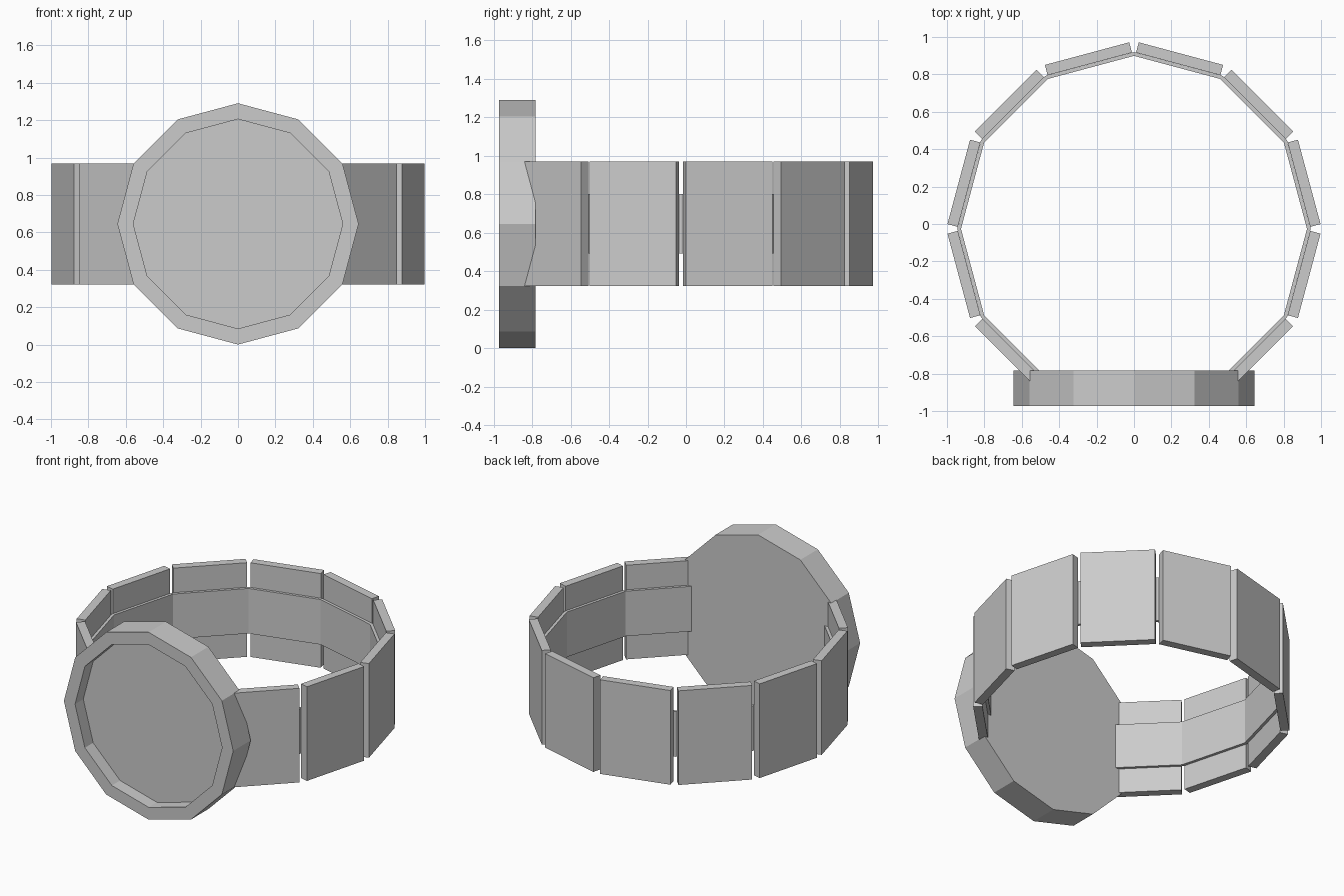
import bpy, bmesh
from math import radians, sin, cos
from mathutils import Matrix

if "Cube" in bpy.data.objects:
    bpy.data.objects.remove(bpy.data.objects["Cube"])

ZC = 0.647            # height of the case and strap centre
RING_Y = -0.026       # strap ring centre in y
SEG = 12


def add_object(name, bm):
    bmesh.ops.recalc_face_normals(bm, faces=bm.faces)
    me = bpy.data.meshes.new(name)
    bm.to_mesh(me)
    bm.free()
    ob = bpy.data.objects.new(name, me)
    bpy.context.collection.objects.link(ob)
    return ob


# Watch case: lathed 12-sided profile (radius, y) with a recessed dial
def case():
    bm = bmesh.new()
    profile = [(0.645, -0.783), (0.645, -0.973), (0.56, -0.973), (0.56, -0.883)]
    rings = []
    for r, y in profile:
        rings.append([bm.verts.new((r * sin(radians(30 * i)), y,
                                    ZC + r * cos(radians(30 * i))))
                      for i in range(SEG)])
    for a, b in zip(rings, rings[1:]):
        for i in range(SEG):
            j = (i + 1) % SEG
            bm.faces.new((a[i], a[j], b[j], b[i]))
    bm.faces.new(rings[0])
    bm.faces.new(rings[-1])
    add_object("watch_case", bm)


# Inner strap: thin open band following the 12-sided ring
def strap():
    bm = bmesh.new()
    sections = []
    for k in range(11):
        a = radians(-60 + 30 * k)
        sections.append([bm.verts.new((r * cos(a), RING_Y + r * sin(a), ZC + h))
                         for r, h in ((0.925, -0.155), (0.945, -0.155),
                                      (0.945, 0.155), (0.925, 0.155))])
    for s, t in zip(sections, sections[1:]):
        for i in range(4):
            j = (i + 1) % 4
            bm.faces.new((s[i], s[j], t[j], t[i]))
    bm.faces.new(sections[0])
    bm.faces.new(sections[-1])
    add_object("inner_strap", bm)


# Strap links: flat plates, one on each side of the ring
def link(index):
    turn = Matrix.Rotation(radians(-45 + 30 * index), 4, 'Z')
    place = (Matrix.Translation((0, RING_Y, ZC)) @ turn
             @ Matrix.Translation((0.9415, 0, 0))
             @ Matrix.Diagonal((0.057, 0.467, 0.648, 1)))
    bm = bmesh.new()
    bmesh.ops.create_cube(bm, size=1, matrix=place)
    add_object(f"strap_link_{index + 1}", bm)


case()
strap()
for n in range(10):
    link(n)

# Rest the case on the ground plane
for ob in bpy.context.collection.objects:
    ob.location.z = 0.645 - ZC
